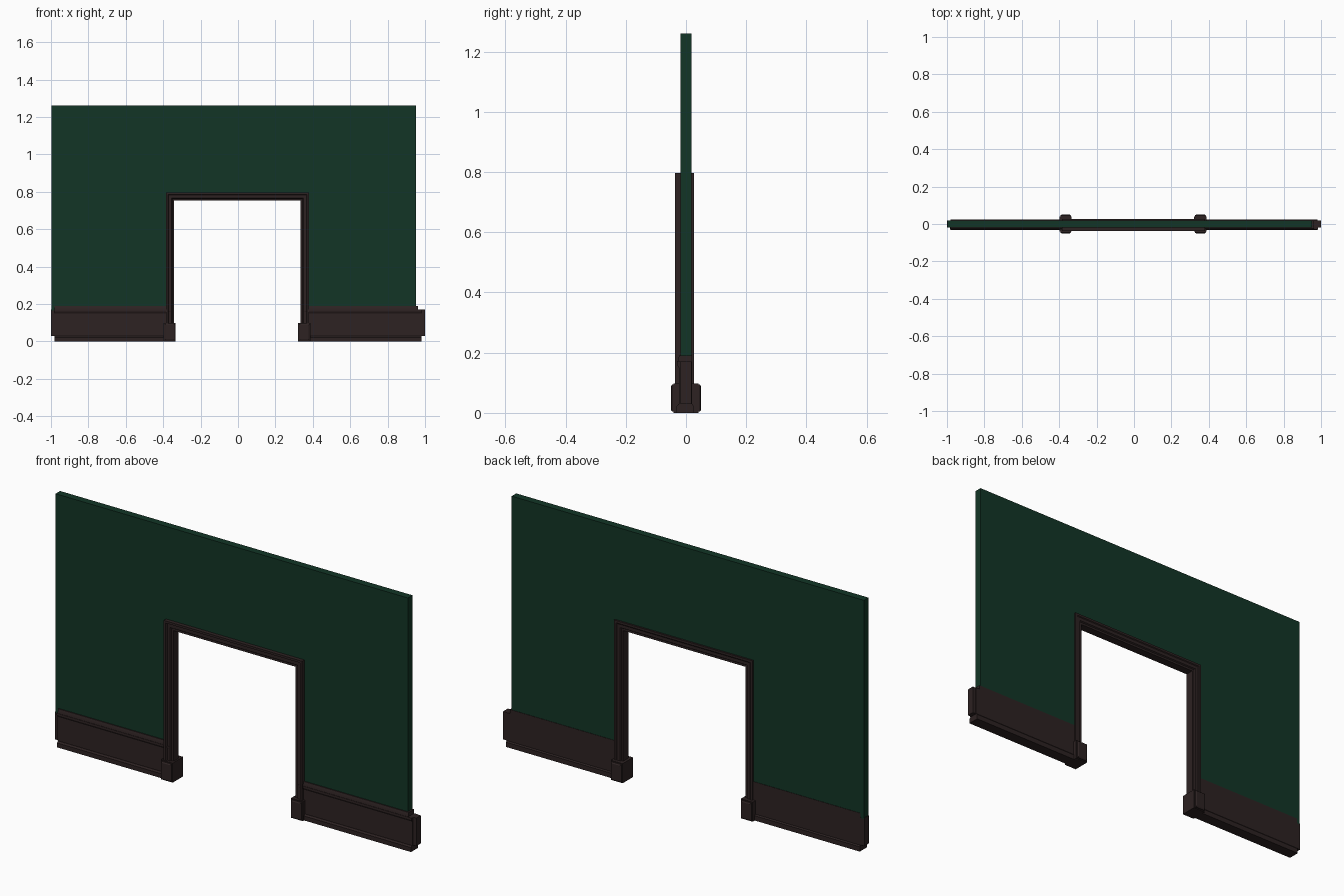
import bpy, bmesh

if "Cube" in bpy.data.objects:
    bpy.data.objects.remove(bpy.data.objects["Cube"])


def material(name, rgb):
    m = bpy.data.materials.new(name)
    m.diffuse_color = (*rgb, 1)
    m.use_nodes = True
    m.node_tree.nodes["Principled BSDF"].inputs["Base Color"].default_value = m.diffuse_color
    return m


GREEN = material("dark green paint", (0.006, 0.036, 0.019))
WOOD = material("dark brown wood", (0.026, 0.016, 0.016))


def loft(name, rings, mat):
    """Join equal closed rings of points into a capped solid."""
    bm = bmesh.new()
    vs = [[bm.verts.new(p) for p in r] for r in rings]
    n = len(rings[0])
    for a, b in zip(vs, vs[1:]):
        for i in range(n):
            j = (i + 1) % n
            bm.faces.new((a[i], a[j], b[j], b[i]))
    bm.faces.new(vs[0])
    bm.faces.new(vs[-1])
    bmesh.ops.recalc_face_normals(bm, faces=bm.faces)
    me = bpy.data.meshes.new(name)
    bm.to_mesh(me)
    bm.free()
    me.materials.append(mat)
    ob = bpy.data.objects.new(name, me)
    bpy.context.collection.objects.link(ob)
    return ob


def along_x(name, profile, x0, x1, mat=WOOD):
    """Extrude a (y, z) profile between two x positions."""
    return loft(name, [[(x, y, z) for y, z in profile] for x in (x0, x1)], mat)


def box(name, x0, x1, y0, y1, z0, z1, mat=WOOD):
    return along_x(name, [(y0, z0), (y1, z0), (y1, z1), (y0, z1)], x0, x1, mat)


# Doorway dimensions
L, R, H, W = -0.341, 0.335, 0.752, 0.045

# Wall panel with doorway
outline = [(-0.998, 0.165), (L - 0.02, 0.165), (L - 0.02, H + 0.02),
           (R + 0.02, H + 0.02), (R + 0.02, 0.165), (0.953, 0.165),
           (0.953, 1.26), (-0.998, 1.26)]
loft("wall_panel", [[(x, y, z) for x, z in outline] for y in (-0.018, 0.018)], GREEN)

# Door casing: stepped section (distance from opening, y), mitred at the corners
front = [(0, -0.023), (0.01, -0.023), (0.014, -0.029), (0.03, -0.029),
         (0.034, -0.037), (W, -0.037)]
section = front + [(d, -y - 0.01 if d > 0.032 else -y - 0.005) for d, y in reversed(front)]
loft("door_casing", [
    [(L - d, y, 0.05) for d, y in section],
    [(L - d, y, H + d) for d, y in section],
    [(R + d, y, H + d) for d, y in section],
    [(R + d, y, 0.05) for d, y in section]], WOOD)

# Baseboards on each side of the doorway
shoe = [(-0.031, 0), (0.025, 0), (0.025, 0.024), (0.02, 0.03),
        (-0.025, 0.03), (-0.031, 0.022)]
board = [(-0.024, 0.03), (0.02, 0.03), (0.02, 0.17), (-0.03, 0.17),
         (-0.03, 0.16), (-0.024, 0.15)]
cap = [(-0.028, 0.17), (0.02, 0.17), (0.02, 0.19), (-0.023, 0.19), (-0.026, 0.18)]
for side, inner, end, cap_end in (("left", L - 0.02, -1, -0.98),
                                  ("right", R + 0.02, 1, 0.962)):
    along_x(side + "_baseboard_shoe", shoe, inner, end * 0.98)
    along_x(side + "_baseboard", board, inner, end * 0.983)
    along_x(side + "_baseboard_cap", cap, inner, cap_end)
    box(side + "_baseboard_end", end * 0.98, end, -0.018, 0.018, 0.03, 0.17)

# Plinth blocks with raised, chamfered faces
for side, x0, x1 in (("left", -0.398, -0.333), ("right", 0.322, 0.388)):
    box(side + "_plinth", x0, x1, -0.041, 0.041, 0, 0.098)
    for face, s in (("front", -1), ("back", 1)):
        rings = []
        for y, i in ((0.04, 0.004), (0.046, 0.004), (0.05, 0.01)):
            rings.append([(x0 + i, s * y, i), (x1 - i, s * y, i),
                          (x1 - i, s * y, 0.098 - i), (x0 + i, s * y, 0.098 - i)])
        loft(f"{side}_plinth_{face}_panel", rings, WOOD)
